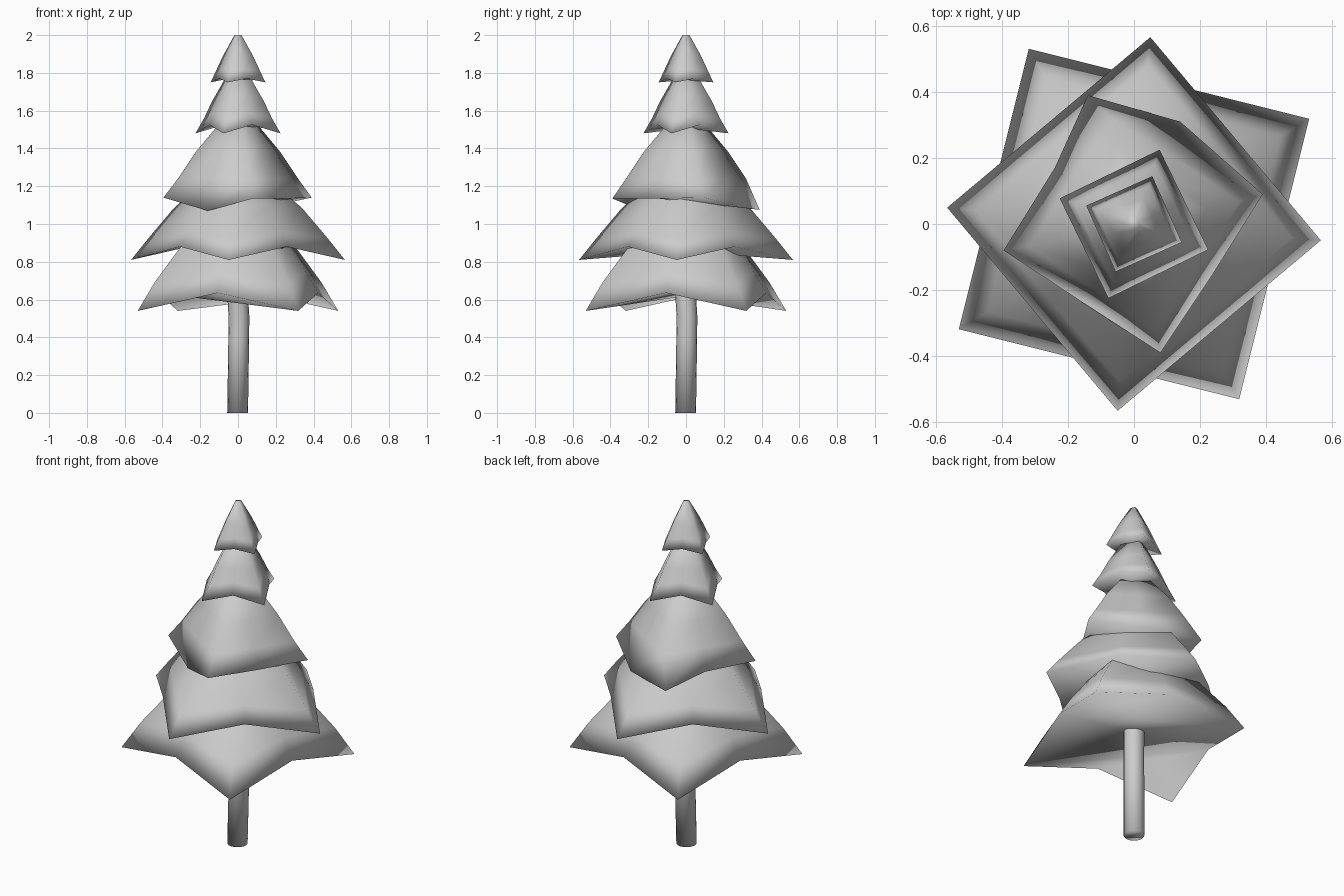
import bpy, math

if "Cube" in bpy.data.objects:
    bpy.data.objects.remove(bpy.data.objects["Cube"])


def make_object(name, verts, faces):
    mesh = bpy.data.meshes.new(name)
    mesh.from_pydata(verts, [], faces)
    mesh.update()
    mesh.shade_smooth()  # soft shading everywhere, even round the rims
    ob = bpy.data.objects.new(name, mesh)
    bpy.context.collection.objects.link(ob)
    return ob


def loft(rows, n):
    return [(j * n + i, j * n + (i + 1) % n, (j + 1) * n + (i + 1) % n, (j + 1) * n + i)
            for j in range(rows - 1) for i in range(n)]


def tier(name, turn, profile, lift, rim=None):
    """Square skirt: drooping corners, edge middles raised by lift."""
    verts = []
    for j, (r, z) in enumerate(profile):
        for i in range(8):
            a = math.radians(turn + 45 * i)
            mid = i % 2
            rr = r * (0.707 + 0.01 * j if mid else 1)
            dz = lift * (1, 0.6, 0.2, 0)[j] if mid else 0
            verts.append((rr * math.cos(a), rr * math.sin(a), z + dz))
    if rim:
        verts[:8] = rim
    faces = loft(len(profile), 8)
    last = 8 * (len(profile) - 1)
    faces.append(tuple(range(last, last + 8)))
    # folded underside
    faces += [(5, 4, 3), (1, 0, 7), (3, 6, 5), (7, 2, 1), (7, 6, 3), (7, 3, 2)]
    return make_object(name, verts, faces)


# Branch tiers, bottom to top
tier("branches_1", 31, [(0.619, 0.54), (0.516, 0.69), (0.345, 0.89), (0.12, 1.02)], 0.095)
tier("branches_2", -5, [(0.568, 0.81), (0.48, 0.92), (0.34, 1.085), (0.12, 1.27)], 0.07)
tier("branches_3", 12, [(0.40, 1.13), (0.325, 1.24), (0.23, 1.38), (0.115, 1.515)], 0.0,
     [(0.39, 0.09, 1.14), (0.14, 0.31, 1.085), (-0.14, 0.39, 1.075), (-0.24, 0.17, 1.13),
      (-0.395, -0.08, 1.14), (-0.16, -0.235, 1.07), (0.08, -0.39, 1.135), (0.24, -0.15, 1.135)])
tier("branches_4", -19, [(0.238, 1.48), (0.19, 1.56), (0.145, 1.65), (0.075, 1.765)], 0.045)
tier("branches_5", -21, [(0.155, 1.75), (0.125, 1.81), (0.085, 1.89), (0.02, 2.0)], 0.02)

# Slightly bent trunk
N = 16
path = [(-0.002, 0.0), (0.004, 0.40), (0.005, 0.51), (-0.001, 0.61), (-0.012, 0.75)]
verts = [(x + 0.055 * math.cos(2 * math.pi * i / N), 0.055 * math.sin(2 * math.pi * i / N) + x, z)
         for x, z in path for i in range(N)]
faces = loft(len(path), N)
faces += [tuple(range(N))[::-1], tuple(range(N * (len(path) - 1), N * len(path)))]
make_object("trunk", verts, faces)
